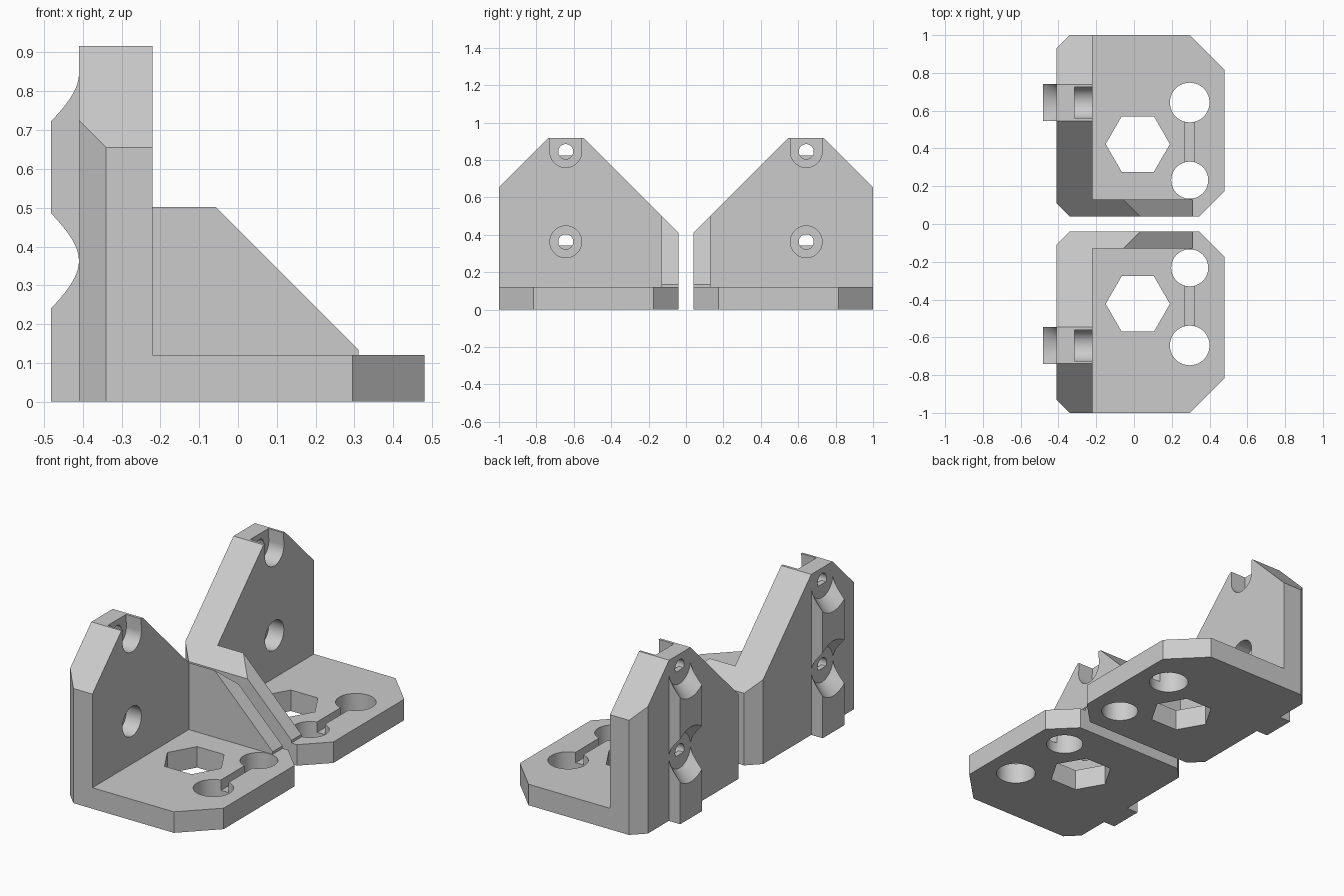
import bpy, bmesh, math
from mathutils import Matrix, Vector

if "Cube" in bpy.data.objects:
    bpy.data.objects.remove(bpy.data.objects["Cube"])

grey = bpy.data.materials.new("plain_grey")
grey.use_nodes = True
grey.diffuse_color = (0.6, 0.6, 0.6, 1)
grey.node_tree.nodes["Principled BSDF"].inputs["Base Color"].default_value = (0.6, 0.6, 0.6, 1)


def add_object(name, bm):
    bmesh.ops.recalc_face_normals(bm, faces=bm.faces)
    mesh = bpy.data.meshes.new(name)
    bm.to_mesh(mesh)
    bm.free()
    mesh.materials.append(grey)
    obj = bpy.data.objects.new(name, mesh)
    bpy.context.collection.objects.link(obj)
    return obj


def prism(name, points, axis, low, high):
    """Extrude a 2D profile along axis; its coordinates are the other two axes in order."""
    def place(p, depth):
        co = list(p)
        co.insert("xyz".index(axis), depth)
        return co
    bm = bmesh.new()
    face = bm.faces.new([bm.verts.new(place(p, low)) for p in points])
    out = bmesh.ops.extrude_face_region(bm, geom=[face])["geom"]
    shift = Vector(place((0, 0), high - low))
    bmesh.ops.translate(bm, vec=shift, verts=[v for v in out if isinstance(v, bmesh.types.BMVert)])
    return add_object(name, bm)


def arc(u, v, radius, start=0, end=360, steps=48):
    full = end - start == 360
    count = steps if full else steps + 1
    angles = [math.radians(start + (end - start) * i / steps) for i in range(count)]
    return [(u + radius * math.cos(a), v + radius * math.sin(a)) for a in angles]


def rect(u0, u1, v0, v1):
    return [(u0, v0), (u1, v0), (u1, v1), (u0, v1)]


def combine(target, other, operation):
    mod = target.modifiers.new("join", "BOOLEAN")
    mod.object, mod.operation, mod.solver = other, operation, "EXACT"
    bpy.context.view_layer.update()
    graph = bpy.context.evaluated_depsgraph_get()
    mesh = bpy.data.meshes.new_from_object(target.evaluated_get(graph))
    target.modifiers.clear()
    target.data = mesh
    bpy.data.objects.remove(other)


BOLT_Y = 0.643
BOLT_Z = (0.363, 0.845)

# L-shaped body with a side rib
body = prism("back_bracket", [(-0.6, -0.1), (0.6, -0.1), (0.6, 0.12), (-0.22, 0.12),
                              (-0.22, 1.1), (-0.6, 1.1)], "y", -0.1, 1.1)
rib = prism("rib", [(-0.3, 0.05), (0.31, 0.05), (0.31, 0.135), (-0.06, 0.505),
                    (-0.3, 0.505)], "y", -0.05, 0.13)
combine(body, rib, "UNION")

# Trim to the chamfered footprint and the sloped wall outline
footprint = prism("footprint", [(-0.41, 0.11), (-0.34, 0.04), (0.345, 0.04), (0.48, 0.175),
                                (0.48, 0.815), (0.295, 1), (-0.34, 1), (-0.41, 0.93)], "z", 0, 1.5)
combine(body, footprint, "INTERSECT")
slopes = prism("slopes", [(-0.16, -0.2), (1.2, -0.2), (1.2, 0.455), (0.738, 0.917),
                          (0.545, 0.917), (-0.16, 0.212)], "x", -1, 1)
combine(body, slopes, "INTERSECT")

# Locating rail with conical reliefs around the bolts
rail = prism("rail", rect(BOLT_Y - 0.0975, BOLT_Y + 0.0975, 0, BOLT_Z[1]), "x", -0.482, -0.4)
for z in BOLT_Z:
    bm = bmesh.new()
    bmesh.ops.create_cone(bm, cap_ends=True, segments=64, radius1=0.18, radius2=0.081, depth=0.12,
                          matrix=Matrix.Translation((-0.45, BOLT_Y, z))
                          @ Matrix.Rotation(math.pi / 2, 4, "Y"))
    combine(rail, add_object("relief", bm), "DIFFERENCE")
combine(body, rail, "UNION")

# Bolt holes: flat-bottomed outer end, round bore and wide head pocket
lower, upper = BOLT_Z
pockets = [arc(BOLT_Y, lower, 0.085),
           arc(BOLT_Y, upper, 0.085, 180, 360) + [(BOLT_Y + 0.077, 1.1), (BOLT_Y - 0.077, 1.1)]]
for z, pocket in zip(BOLT_Z, pockets):
    combine(body, prism("pocket", pocket, "x", -0.315, -0.1), "DIFFERENCE")
    combine(body, prism("bore", arc(BOLT_Y, z, 0.04), "x", -0.38, -0.3), "DIFFERENCE")
    combine(body, prism("bore_end", arc(BOLT_Y, z, 0.04, -30, 210), "x", -0.6, -0.36), "DIFFERENCE")

# Base openings: hexagon, two round holes and the shallow groove between them
for name, shape, bottom in (
        ("hexagon", arc(0.02, 0.423, 0.17, steps=6), -0.1),
        ("large_hole", arc(0.295, 0.643, 0.105), -0.1),
        ("small_hole", arc(0.295, 0.232, 0.098), -0.1),
        ("groove", rect(0.27, 0.32, 0.25, 0.62), 0.06)):
    combine(body, prism(name, shape, "z", bottom, 0.3 if name != "small_hole" else 0.2), "DIFFERENCE")

# Mirrored front bracket
bm = bmesh.new()
bm.from_mesh(body.data)
bmesh.ops.scale(bm, vec=(1, -1, 1), verts=bm.verts)
bmesh.ops.reverse_faces(bm, faces=bm.faces)
mesh = bpy.data.meshes.new("front_bracket")
bm.to_mesh(mesh)
bm.free()
mesh.materials.clear()
mesh.materials.append(grey)
front = bpy.data.objects.new("front_bracket", mesh)
bpy.context.collection.objects.link(front)

# Smooth the bores, keep the edges crisp
bpy.ops.object.select_all(action="DESELECT")
for obj in (body, front):
    obj.select_set(True)
bpy.context.view_layer.objects.active = body
bpy.ops.object.shade_smooth_by_angle(angle=math.radians(30))
